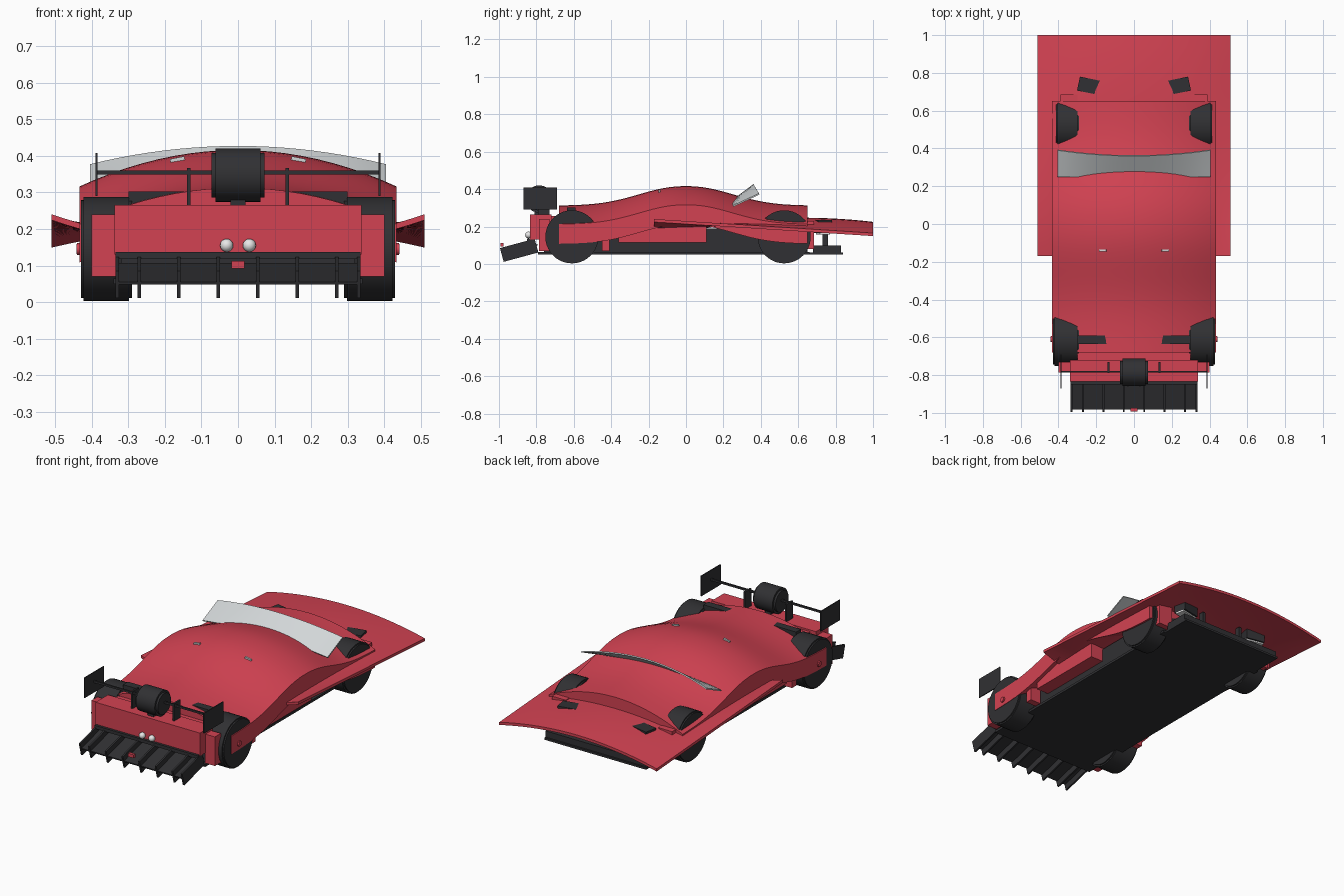
import bpy, bmesh, math
from mathutils import Matrix

if "Cube" in bpy.data.objects:
    bpy.data.objects.remove(bpy.data.objects["Cube"])


def material(name, r, g, b):
    m = bpy.data.materials.new(name)
    m.diffuse_color = (r, g, b, 1)
    m.use_nodes = True
    m.node_tree.nodes["Principled BSDF"].inputs["Base Color"].default_value = m.diffuse_color
    return m


RED = material("red paint", 0.65, 0.055, 0.085)
BLACK = material("black rubber", 0.03, 0.03, 0.033)
GREY = material("grey glass", 0.65, 0.68, 0.69)
WHITE = material("white lamp", 0.85, 0.85, 0.85)


def finish(name, bm, mat, smooth=False):
    bmesh.ops.recalc_face_normals(bm, faces=bm.faces)
    me = bpy.data.meshes.new(name)
    bm.to_mesh(me)
    bm.free()
    ob = bpy.data.objects.new(name, me)
    bpy.context.collection.objects.link(ob)
    me.materials.append(mat)
    if smooth:
        bpy.ops.object.select_all(action='DESELECT')
        ob.select_set(True)
        bpy.context.view_layer.objects.active = ob
        bpy.ops.object.shade_smooth_by_angle(angle=math.radians(35))
    return ob


def box(name, x0, x1, y0, y1, z0, z1, mat, rot=None):
    """Box from its limits, optionally rotated about its own centre."""
    bm = bmesh.new()
    m = Matrix.Translation(((x0 + x1) / 2, (y0 + y1) / 2, (z0 + z1) / 2))
    if rot:
        m = m @ rot
    bmesh.ops.create_cube(bm, size=1, matrix=m @ Matrix.Diagonal((x1 - x0, y1 - y0, z1 - z0, 1)))
    return finish(name, bm, mat)


def pair(name, x0, x1, y0, y1, z0, z1, mat):
    box(name + "_right", x0, x1, y0, y1, z0, z1, mat)
    box(name + "_left", -x1, -x0, y0, y1, z0, z1, mat)


def barrel(name, x0, x1, y, z, r, mat, bevel=0.008, seg=40):
    """Cylinder lying along x with softened rims."""
    bm = bmesh.new()
    m = Matrix.Translation(((x0 + x1) / 2, y, z)) @ Matrix.Rotation(math.pi / 2, 4, 'Y')
    bmesh.ops.create_cone(bm, cap_ends=True, segments=seg, radius1=r, radius2=r,
                          depth=x1 - x0, matrix=m)
    rims = [e for e in bm.edges if any(len(f.verts) > 4 for f in e.link_faces)]
    bmesh.ops.bevel(bm, geom=rims, offset=bevel, segments=2, affect='EDGES')
    finish(name, bm, mat, True)


def slab(name, point, nu, nv, drop, mat):
    """Grid of point(u, v) closed underneath by a copy moved by drop."""
    bm = bmesh.new()
    layers = []
    for k in (0, 1):
        layers.append([[bm.verts.new([c + k * d for c, d in zip(point(i / nu, j / nv), drop)])
                        for j in range(nv + 1)] for i in range(nu + 1)])
    top, low = layers
    for g in layers:
        for i in range(nu):
            for j in range(nv):
                bm.faces.new((g[i][j], g[i + 1][j], g[i + 1][j + 1], g[i][j + 1]))
    for i in range(nu):
        for j in (0, nv):
            bm.faces.new((top[i][j], top[i + 1][j], low[i + 1][j], low[i][j]))
    for j in range(nv):
        for i in (0, nu):
            bm.faces.new((top[i][j], top[i][j + 1], low[i][j + 1], low[i][j]))
    return finish(name, bm, mat, True)


# Arched body shell
def shell_height(x, y):
    return 0.312 + 0.104 * math.exp(-(abs(y) / 0.33) ** 2.2) - 0.1 * (x / 0.434) ** 2


def shell_point(u, v):
    x, y = -0.434 + 0.868 * u, -0.68 + 1.33 * v
    return x, y, shell_height(x, y)


slab("body_shell", shell_point, 20, 40, (0, 0, -0.105), RED)


# Wide thin sheet whose cross-section turns from dished to arched
def sheet_point(u, v):
    x, y = -0.51 + 1.02 * u, -0.17 + 1.17 * v
    centre = 0.153 + 0.28 * v - 0.208 * v * v
    edge = 0.24 - 0.075 * v
    return x, y, centre + (edge - centre) * (x / 0.51) ** 2


slab("wide_sheet", sheet_point, 20, 20, (0, 0, -0.016), RED)


# Curved windscreen strip
def screen_point(u, v):
    s = 2 * u - 1
    y = 0.245 + 0.005 * s * s + v * (0.115 + 0.025 * s * s)
    z = 0.34 - 0.028 * s * s + v * (0.087 - 0.022 * s * s)
    return 0.405 * s, y, z


slab("windscreen", screen_point, 20, 2, (0, 0.004, -0.006), GREY)

# Underbody, floor and bumper plate
box("underbody", -0.32, 0.32, -0.76, 0.65, 0.06, 0.19, BLACK)
box("floor", -0.34, 0.34, -0.79, 0.66, 0.05, 0.064, BLACK)
box("bumper_plate", -0.33, 0.33, 0.66, 0.84, 0.05, 0.062, BLACK)
box("bumper_wall", -0.33, 0.33, 0.68, 0.83, 0.062, 0.098, BLACK)
pair("bumper_strut", 0.12, 0.14, 0.73, 0.76, 0.09, 0.21, BLACK)
pair("side_pod", 0.30, 0.40, -0.36, 0.11, 0.115, 0.21, RED)

# Tail box and fender blocks
box("tail_box", -0.338, 0.338, -0.835, -0.72, 0.13, 0.265, RED)
box("tail_bridge", -0.30, 0.30, -0.73, -0.66, 0.13, 0.255, RED)
pair("tail_fender", 0.335, 0.40, -0.785, -0.73, 0.07, 0.24, RED)
pair("inner_fender", 0.33, 0.40, -0.45, -0.41, 0.07, 0.22, RED)
pair("nose_fender", 0.30, 0.39, 0.65, 0.685, 0.08, 0.23, RED)

# Wheels, hubs and axle arms
for side, s in (("right", 1), ("left", -1)):
    for place, y, outer in (("tail", -0.61, 0.43), ("nose", 0.525, 0.412)):
        a, b = sorted((s * 0.29, s * outer))
        barrel(f"{place}_wheel_{side}", a, b, y, 0.145, 0.142, BLACK)
        a, b = sorted((s * 0.40, s * (outer + 0.012)))
        barrel(f"{place}_hub_{side}", a, b, y, 0.145, 0.016, RED, 0.002, 16)
pair("axle_arm", 0.12, 0.30, -0.635, -0.59, 0.268, 0.302, BLACK)
pair("nose_arm", 0.25, 0.30, 0.50, 0.55, 0.12, 0.16, BLACK)

# Tilted diffuser with upright fins
tilt = Matrix.Rotation(math.atan2(0.05, 0.185), 4, 'X')
box("diffuser_plate", -0.335, 0.335, -0.985, -0.79, 0.073, 0.081, BLACK, tilt)
for i in range(7 + 1):
    x = -0.33 if i == 0 else 0.33 if i == 7 else -0.27 + 0.108 * (i - 1)
    box(f"diffuser_fin_{i + 1}", x - 0.005, x + 0.005, -0.988, -0.796, 0.035, 0.111, BLACK, tilt)
box("diffuser_bar", -0.335, 0.335, -0.85, -0.83, 0.118, 0.137, BLACK)
box("diffuser_lamp", -0.018, 0.018, -0.992, -0.975, 0.092, 0.112, RED)

# Round tail lamps
for side, s in (("right", 1), ("left", -1)):
    bm = bmesh.new()
    bmesh.ops.create_uvsphere(bm, u_segments=16, v_segments=10, radius=0.018,
                              matrix=Matrix.Translation((s * 0.031, -0.842, 0.155)))
    finish("tail_lamp_" + side, bm, WHITE, True)

# Wing: barrel, rod, end plates and posts
barrel("wing_barrel", -0.073, 0.073, -0.785, 0.347, 0.073, BLACK, 0.012)
box("wing_rod", -0.387, 0.387, -0.787, -0.777, 0.349, 0.36, BLACK)
pair("wing_end_plate", 0.384, 0.39, -0.87, -0.69, 0.29, 0.408, BLACK)
pair("wing_post", 0.13, 0.14, -0.79, -0.73, 0.26, 0.367, BLACK)
box("barrel_post", -0.02, 0.02, -0.81, -0.76, 0.255, 0.30, BLACK)

# Angled lamp pods through the sheet, with pale undersides, and shell vents
for side, s in (("right", 1), ("left", -1)):
    turn = Matrix.Rotation(s * 0.2, 4, 'Z')
    a, b = sorted((s * 0.185, s * 0.295))
    box("lamp_pod_" + side, a, b, 0.695, 0.77, 0.165, 0.236, BLACK, turn)
    box("lamp_lens_" + side, a, b, 0.705, 0.76, 0.157, 0.165, WHITE, turn)
    a, b = sorted((s * 0.145, s * 0.185))
    z = shell_height(0.165, -0.14)
    box("shell_vent_" + side, a, b, -0.146, -0.136, z - 0.01, z + 0.008, GREY,
        Matrix.Rotation(s * 0.2, 4, 'Y'))
